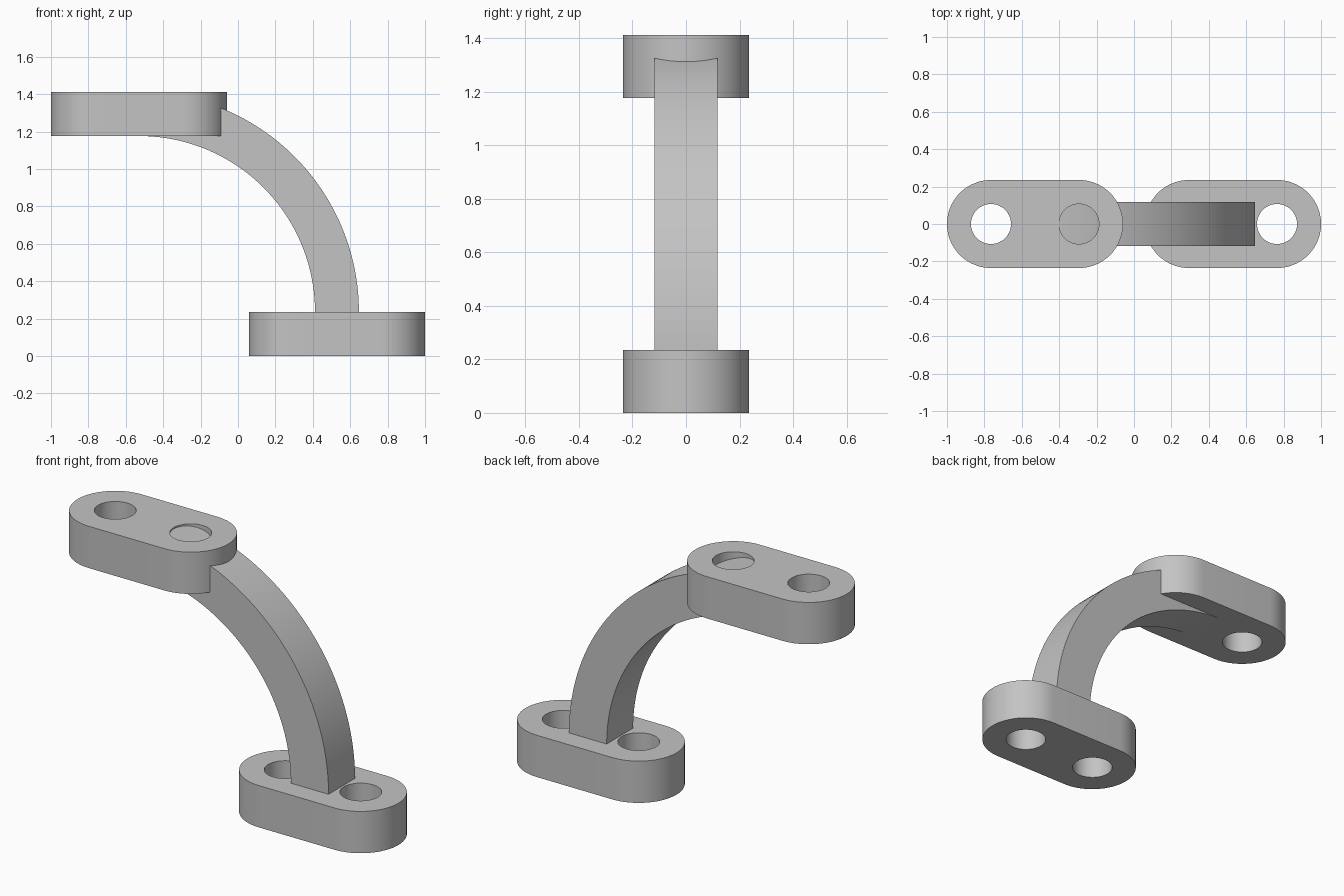
import bpy, bmesh, math

if "Cube" in bpy.data.objects:
    bpy.data.objects.remove(bpy.data.objects["Cube"])

U = 2 / 17  # base module: half the arm thickness

grey = bpy.data.materials.new("plain grey")
grey.diffuse_color = (0.55, 0.55, 0.55, 1)
grey.use_nodes = True
grey.node_tree.nodes["Principled BSDF"].inputs["Base Color"].default_value = grey.diffuse_color


def arc(cx, cy, r, start, end, n):
    """Points along an arc, both ends included; angles in degrees."""
    angles = [math.radians(start + (end - start) * i / n) for i in range(n + 1)]
    return [(cx + r * math.cos(a), cy + r * math.sin(a)) for a in angles]


def extruded(name, loops, place, depth):
    """Fill closed loops (outline first, then holes) and extrude by depth."""
    bm = bmesh.new()
    for loop in loops:
        verts = [bm.verts.new(place(*p)) for p in loop]
        for a, b in zip(verts, verts[1:] + verts[:1]):
            bm.edges.new((a, b))
    bmesh.ops.triangle_fill(bm, edges=bm.edges[:], use_beauty=True)
    caps = bmesh.ops.extrude_face_region(bm, geom=bm.faces[:], use_keep_orig=True)
    moved = [v for v in caps["geom"] if isinstance(v, bmesh.types.BMVert)]
    bmesh.ops.translate(bm, verts=moved, vec=depth)
    bmesh.ops.recalc_face_normals(bm, faces=bm.faces)
    mesh = bpy.data.meshes.new(name)
    bm.to_mesh(mesh)
    bm.free()
    mesh.materials.append(grey)
    obj = bpy.data.objects.new(name, mesh)
    bpy.context.collection.objects.link(obj)
    bpy.ops.object.select_all(action="DESELECT")
    obj.select_set(True)
    bpy.context.view_layer.objects.active = obj
    bpy.ops.object.shade_smooth_by_angle(angle=math.radians(30))


# Rounded plates, each with two bolt holes
def plate(name, cx, z):
    left, right = cx - 2 * U, cx + 2 * U
    outline = arc(right, 0, 2 * U, -90, 90, 32) + arc(left, 0, 2 * U, 90, 270, 32)
    holes = [arc(x, 0, 0.91 * U, 0, 360, 48)[:-1] for x in (left, right)]
    extruded(name, [outline] + holes, lambda x, y: (x, y, z), (0, 0, 2 * U))


plate("base_plate", 4.5 * U, 0)
plate("top_plate", -4.5 * U, 10 * U)

# Quarter-circle arm joining the plates
cx, cz = -4.5 * U, 2 * U
profile = (arc(cx, cz, 9.995 * U, 0, 90, 64) + arc(cx, cz, 8 * U, 90, 0, 64))
extruded("curved_arm", [profile], lambda x, z: (x, -U, z), (0, 2 * U, 0))
